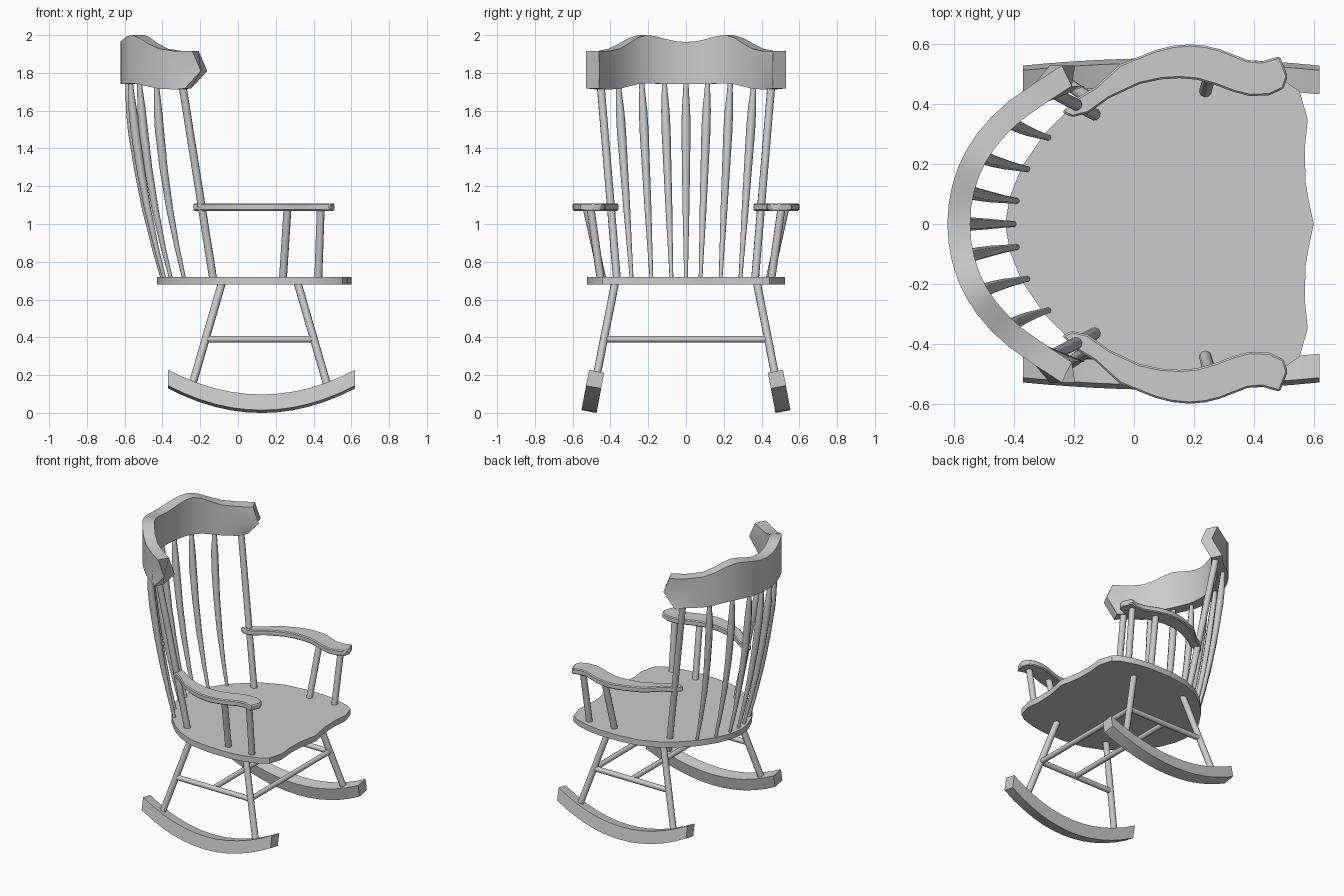
import bpy, bmesh
from math import sin, cos, pi, sqrt
from mathutils import Vector

if "Cube" in bpy.data.objects:
    bpy.data.objects.remove(bpy.data.objects["Cube"])


def finish(name, bm, angle=0.6):
    bmesh.ops.recalc_face_normals(bm, faces=bm.faces)
    mesh = bpy.data.meshes.new(name)
    bm.to_mesh(mesh)
    bm.free()
    ob = bpy.data.objects.new(name, mesh)
    bpy.context.collection.objects.link(ob)
    bpy.ops.object.select_all(action='DESELECT')
    ob.select_set(True)
    bpy.context.view_layer.objects.active = ob
    bpy.ops.object.shade_smooth_by_angle(angle=angle)
    return ob


def loft(name, rings, angle=0.6):
    """Skin equal-sized closed rings and cap both ends."""
    bm = bmesh.new()
    rows = [[bm.verts.new(p) for p in ring] for ring in rings]
    n = len(rows[0])
    for a, b in zip(rows, rows[1:]):
        for i in range(n):
            j = (i + 1) % n
            bm.faces.new((a[i], a[j], b[j], b[i]))
    bm.faces.new(rows[0])
    bm.faces.new(rows[-1])
    return finish(name, bm, angle)


def rod(name, points, radii, sides=10):
    """Round bar through points with a radius at each."""
    points = [Vector(p) for p in points]
    axis = (points[-1] - points[0]).normalized()
    u = axis.orthogonal().normalized()
    v = axis.cross(u)
    rings = [[p + r * (cos(2 * pi * k / sides) * u + sin(2 * pi * k / sides) * v)
              for k in range(sides)] for p, r in zip(points, radii)]
    return loft(name, rings, 0.9)


def slab(name, outline, z0, z1):
    return loft(name, [[(x, y, z) for x, y in outline] for z in (z0, z1)])


def bar(name, a, b, r=0.021):
    return rod(name, (a, b), (r, r))


# Seat: mirrored half outline
half = [(.6, 0), (.585, .07), (.573, .14), (.57, .25), (.58, .35), (.553, .443),
        (.5, .48), (.4, .51), (.3, .525), (.15, .525), (0, .505), (-.12, .455),
        (-.21, .39), (-.3, .3), (-.375, .19), (-.415, .09), (-.43, 0)]
slab("seat", half + [(x, -y) for x, y in half[-2:0:-1]], .68, .72)

# Crest rail: y, top z, bottom z along a bowed path
crest = [(0, 1.963, 1.74), (.06, 1.968, 1.74), (.12, 1.98, 1.741), (.18, 1.995, 1.744),
         (.23, 2.0, 1.744), (.28, 1.985, 1.74), (.33, 1.955, 1.728), (.38, 1.928, 1.716),
         (.44, 1.915, 1.712), (.495, 1.915, 1.718)]


def crest_ring(y, top, bot, side):
    x = -.585 + 1.01 * y ** 2 + 2.13 * y ** 4
    slope = 2.02 * y + 8.52 * y ** 3
    length = sqrt(1 + slope * slope)
    nx, ny = -.038 / length, .038 * slope / length
    end = y > .49
    shift = (-.055, .03, -.015) if end else (0, 0, 0)
    zs = (bot, 1.81, top)
    outer = [(x + nx + s, side * (y + ny), z) for s, z in zip(shift, zs)]
    inner = [(x - nx + s, side * (y - ny), z) for s, z in zip(shift, zs)]
    return outer + inner[::-1]


loft("crest_rail", [crest_ring(*c, -1) for c in crest[:0:-1]] +
     [crest_ring(*c, 1) for c in crest])

# Back spindles: bottom (x, y), top (x, y), bowed backwards
profile = [(0, .01), (.15, .013), (.35, .018), (.55, .021), (.75, .024),
           (.85, .022), (.95, .015), (1, .013)]
spindles = [(-.40, 0, -.585, 0), (-.39, .077, -.57, .115),
            (-.355, .183, -.522, .235), (-.285, .288, -.432, .36)]
for i, (x0, y0, x1, y1) in enumerate(spindles):
    for side in ((1,) if i == 0 else (1, -1)):
        pts = [(x0 + (x1 - x0) * t - .11 * t * (1 - t),
                side * (y0 + (y1 - y0) * t), .71 + 1.05 * t) for t, r in profile]
        rod(f"back_spindle_{i}_{side}", pts, [r for t, r in profile], 8)

# Arm outline (left and right are mirrored)
arm = [(-.24, .373), (-.207, .357), (-.153, .37), (-.08, .422), (.02, .468),
       (.09, .483), (.153, .487), (.21, .482), (.27, .465), (.33, .442), (.387, .427),
       (.453, .43), (.5, .453), (.513, .493), (.487, .56), (.427, .543), (.38, .547),
       (.287, .583), (.24, .595), (.187, .6), (.13, .595), (.07, .58), (-.047, .533),
       (-.13, .457), (-.197, .417)]

for side in (1, -1):
    tag = "left" if side == 1 else "right"

    def at(x, y, z):
        return (x, side * y, z)

    ob = slab(f"{tag}_arm", [(x, side * y) for x, y in arm], 1.07, 1.108)
    bev = ob.modifiers.new("edge", 'BEVEL')
    bev.width = .006
    bev.segments = 1

    # Back post and arm supports
    bar(f"{tag}_back_post", at(-.13, .365, .70), at(-.295, .452, 1.74))
    bar(f"{tag}_rear_arm_support", at(.238, .443, .71), at(.262, .525, 1.08))
    bar(f"{tag}_front_arm_support", at(.425, .452, .71), at(.438, .505, 1.08))

    # Legs and side stretcher
    bar(f"{tag}_back_leg", at(-.085, .375, .69), at(-.25, .488, .12))
    bar(f"{tag}_front_leg", at(.315, .375, .69), at(.48, .488, .12))
    bar(f"{tag}_side_stretcher", at(-.165, .434, .39), at(.4, .434, .39), .018)

    # Rocker: tilted curved runner
    rings = []
    for k in range(13):
        s = k / 6 - 1
        x = .125 + .495 * s
        ring = []
        for z, w in ((.007, -1), (.007, 1), (.09, 1), (.09, -1)):
            z += .13 * s * s
            ring.append(at(x, .515 - .19 * z + .04 * w, z + .0075 * w))
        rings.append(ring)
    loft(f"{tag}_rocker", rings)

# Cross stretchers
for name, x in (("middle_cross_stretcher", .115), ("front_cross_stretcher", .4)):
    bar(name, (x, -.434, .39), (x, .434, .39), .017)
